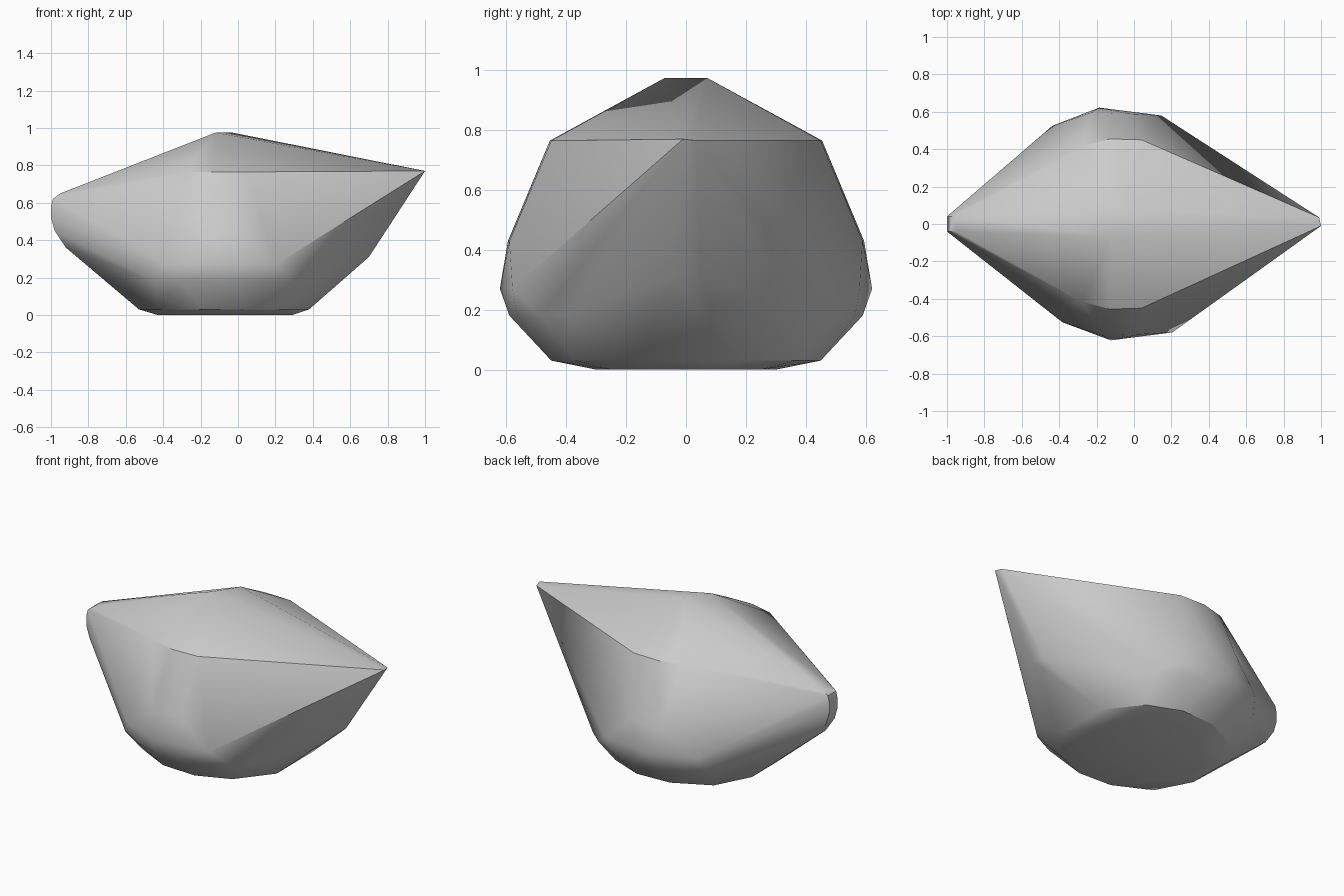
import bpy
import bmesh
import math

# Remove the default cube
default_cube = bpy.data.objects.get("Cube")
if default_cube:
    bpy.data.objects.remove(default_cube, do_unlink=True)


def make_material(name, colour):
    material = bpy.data.materials.new(name)
    material.use_nodes = True
    material.diffuse_color = colour
    material.node_tree.nodes["Principled BSDF"].inputs["Base Color"].default_value = colour
    return material


def mirrored_ring(height, half_outline, skew=0.0):
    """Points on both sides of the centre plane, slid slightly along x by skew."""
    return [(x - skew * side * y, side * y, height)
            for x, y in half_outline for side in (-1, 1)]


def hull_object(name, points, material, smooth_angle):
    """Wrap a set of points in a faceted, tightly fitted stone surface."""
    mesh = bpy.data.meshes.new(name)
    bm = bmesh.new()
    for point in points:
        bm.verts.new(point)
    result = bmesh.ops.convex_hull(bm, input=bm.verts[:])
    loose = [v for v in bm.verts if not v.link_faces]
    bmesh.ops.delete(bm, geom=loose, context="VERTS")
    bmesh.ops.recalc_face_normals(bm, faces=bm.faces[:])
    bm.to_mesh(mesh)
    bm.free()
    mesh.materials.append(material)
    stone = bpy.data.objects.new(name, mesh)
    bpy.context.collection.objects.link(stone)
    bpy.ops.object.select_all(action="DESELECT")
    stone.select_set(True)
    bpy.context.view_layer.objects.active = stone
    bpy.ops.object.shade_smooth_by_angle(angle=smooth_angle)
    return stone


points = []

# Flat base and its small chamfer
points += mirrored_ring(0.0, [(-0.43, 0.1), (-0.25, 0.27), (-0.05, 0.3), (0.15, 0.25), (0.29, 0.1)])
points += mirrored_ring(0.03, [(-0.53, 0.12), (-0.42, 0.33), (-0.2, 0.44),
                               (0.02, 0.45), (0.22, 0.37), (0.38, 0.17)])

# Sloping lower band and the bulging belly above it
points += mirrored_ring(0.18, [(-0.46, 0.46), (-0.32, 0.54), (-0.18, 0.59), (-0.04, 0.59),
                               (0.12, 0.565), (0.27, 0.49), (0.37, 0.4)], skew=0.04)
points += mirrored_ring(0.27, [(-0.41, 0.525), (-0.155, 0.622), (0.175, 0.58)], skew=0.05)
points += mirrored_ring(0.43, [(-0.2, 0.595), (0.0, 0.59)], skew=0.05)

# Crisp upper rim and the slanted peak ridge
points += mirrored_ring(0.765, [(-0.28, 0.415), (-0.13, 0.455), (0.04, 0.45)])
points += [(-0.12, -0.07, 0.975), (-0.03, 0.07, 0.975)]

# Blunt rounded end
for x, z in [(-0.95, 0.65), (-0.99, 0.62), (-1.0, 0.58), (-1.0, 0.52), (-0.98, 0.45), (-0.92, 0.36)]:
    points += mirrored_ring(z, [(x, 0.04)])

# Sharp pointed end and the keel below it
points += [(1.0, -0.01, 0.77), (0.99, 0.035, 0.765)]
points += mirrored_ring(0.31, [(0.7, 0.045)])

stone_grey = make_material("stone grey", (0.6, 0.6, 0.6, 1.0))
hull_object("stone", points, stone_grey, math.radians(30))
